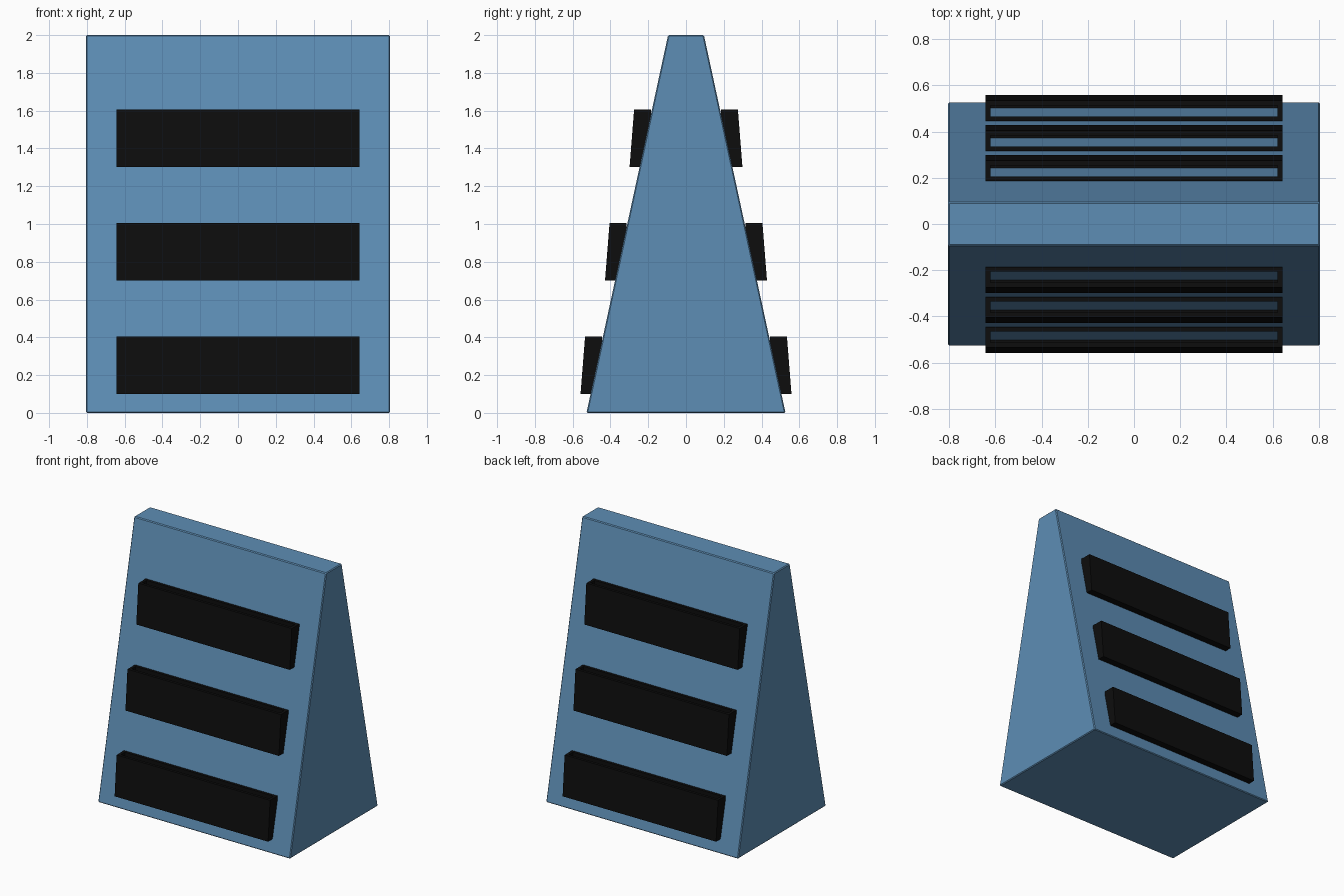
import bpy, bmesh

if "Cube" in bpy.data.objects:
    bpy.data.objects.remove(bpy.data.objects["Cube"])


def material(name, color):
    m = bpy.data.materials.new(name)
    m.diffuse_color = (*color, 1)
    m.use_nodes = True
    m.node_tree.nodes["Principled BSDF"].inputs["Base Color"].default_value = m.diffuse_color
    return m


blue = material("steel blue", (0.11, 0.268, 0.46))
black = material("black", (0.004, 0.004, 0.004))


def make_object(name, bm, mat):
    bmesh.ops.recalc_face_normals(bm, faces=bm.faces)
    me = bpy.data.meshes.new(name)
    bm.to_mesh(me)
    bm.free()
    me.materials.append(mat)
    ob = bpy.data.objects.new(name, me)
    bpy.context.collection.objects.link(ob)
    return ob


# Wedge-shaped stand: trapezoid side profile stretched across x
BASE_Y, TOP_Y, HEIGHT = 0.527, 0.095, 2.0
SLOPE = (BASE_Y - TOP_Y) / HEIGHT
bm = bmesh.new()
profile = [(-BASE_Y, 0), (BASE_Y, 0), (TOP_Y, HEIGHT), (-TOP_Y, HEIGHT)]
side = bm.faces.new([bm.verts.new((-0.805, y, z)) for y, z in profile])
ext = bmesh.ops.extrude_face_region(bm, geom=[side], use_keep_orig=True)
verts = [g for g in ext["geom"] if isinstance(g, bmesh.types.BMVert)]
bmesh.ops.translate(bm, verts=verts, vec=(1.61, 0, 0))
stand = make_object("display_stand", bm, blue)
bevel = stand.modifiers.new("soft_edges", "BEVEL")
bevel.width = 0.006
bevel.segments = 1


# Open-topped brochure pocket with a leaning front wall and a thin rim
def pocket(name, z0):
    z1 = z0 + 0.304
    back = BASE_Y - SLOPE * z1 + 0.005
    front_low = BASE_Y - SLOPE * z0 + 0.053
    front_top = front_low - 0.024
    w, t, floor = 0.643, 0.021, z0 + 0.015
    bm = bmesh.new()

    def ring(half, y0, y1, z):
        return [bm.verts.new(p) for p in
                ((-half, y0, z), (half, y0, z), (half, y1, z), (-half, y1, z))]

    rings = [ring(w, back, front_low, z0),
             ring(w, back, front_top, z1),
             ring(w - t, back + t, front_top - t, z1),
             ring(w - t, back + t, front_low - t, floor)]
    for a, b in zip(rings, rings[1:]):
        for i in range(4):
            j = (i + 1) % 4
            bm.faces.new((a[i], a[j], b[j], b[i]))
    bm.faces.new(rings[0])
    bm.faces.new(rings[-1])
    ob = make_object(name, bm, black)
    # same pocket on the front side
    mirror = ob.modifiers.new("both_sides", "MIRROR")
    mirror.use_axis = (False, True, False)


for name, z in (("lower_pockets", 0.1), ("middle_pockets", 0.7), ("upper_pockets", 1.302)):
    pocket(name, z)
